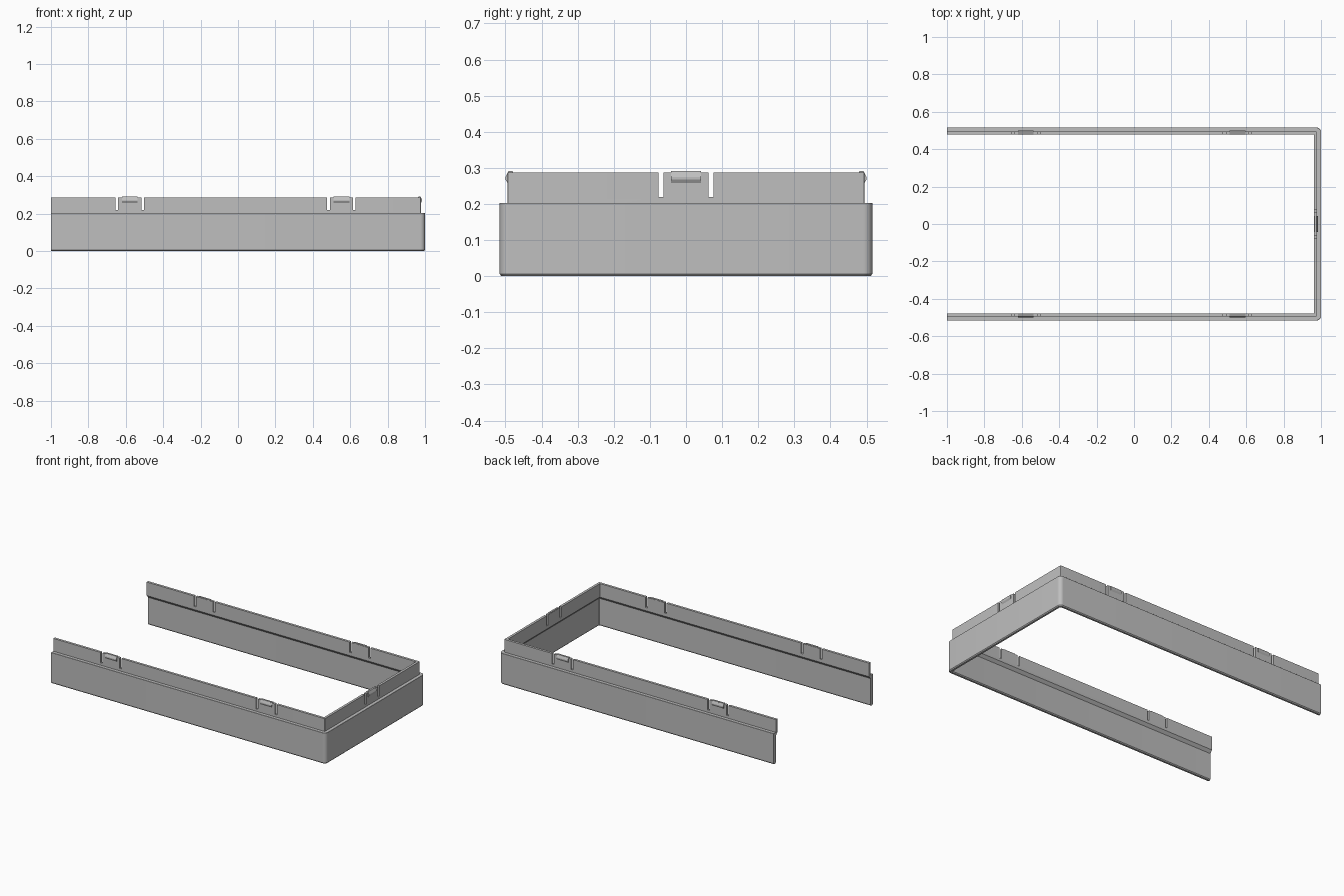
import bpy, bmesh, math

if "Cube" in bpy.data.objects:
    bpy.data.objects.remove(bpy.data.objects["Cube"], do_unlink=True)

HALF_WIDTH = 0.516      # outer face of the long walls
CORNER = 0.025          # outer corner radius
TOP = 0.287
LEDGE = 0.203
LIP_OUT, LIP_IN = 0.022, 0.038   # insets of the raised lip

plastic = bpy.data.materials.new("grey plastic")
plastic.use_nodes = True
grey = (0.52, 0.52, 0.52, 1)
plastic.diffuse_color = grey
plastic.node_tree.nodes["Principled BSDF"].inputs["Base Color"].default_value = grey


def finish(name, bm):
    bmesh.ops.remove_doubles(bm, verts=bm.verts, dist=0.00005)
    bmesh.ops.recalc_face_normals(bm, faces=bm.faces)
    mesh = bpy.data.meshes.new(name)
    bm.to_mesh(mesh)
    bm.free()
    obj = bpy.data.objects.new(name, mesh)
    bpy.context.collection.objects.link(obj)
    mesh.materials.append(plastic)
    return obj


def skin(bm, rings):
    """Join matching closed cross-sections and cap both ends."""
    rows = [[bm.verts.new(p) for p in ring] for ring in rings]
    n = len(rows[0])
    for a, b in zip(rows, rows[1:]):
        for i in range(n):
            j = (i + 1) % n
            bm.faces.new((a[i], a[j], b[j], b[i]))
    bm.faces.new(rows[0])
    bm.faces.new(rows[-1])


def on_wall(wall, t, d, z):
    """Point at distance t along a wall, inset d from its outer face."""
    if wall == "front":
        return (t, d - HALF_WIDTH, z)
    if wall == "back":
        return (t, HALF_WIDTH - d, z)
    return (1 - d, t, z)


# Three-sided frame: one wall section swept around two rounded corners
section = [(0, 0.006), (0.005, 0), (0.017, 0), (0.022, 0.006),
           (0.022, 0.18), (LIP_IN, 0.198), (LIP_IN, TOP),
           (LIP_OUT, TOP), (LIP_OUT, LEDGE), (0.001, LEDGE), (0, LEDGE - 0.001)]
STEPS = 8


def corner_point(d, z, side, k):
    r = max(CORNER - d, 0.0005)
    a = math.pi / 2 * k / STEPS
    return (1 - d - r + r * math.sin(a),
            side * (HALF_WIDTH - d - r + r * math.cos(a)), z)


rings = [[(-1, -HALF_WIDTH + d, z) for d, z in section]]
rings += [[corner_point(d, z, -1, k) for d, z in section] for k in range(STEPS + 1)]
rings += [[corner_point(d, z, 1, k) for d, z in section] for k in range(STEPS, -1, -1)]
rings += [[(-1, HALF_WIDTH - d, z) for d, z in section]]
bm = bmesh.new()
skin(bm, rings)
frame = finish("frame", bm)

# Snap clips: two on each long wall, one on the end wall
clips = [(wall, t) for wall in ("front", "back") for t in (-0.579, 0.553)]
clips.append(("end", 0))

# Slots on either side of every clip
slot = [(0.01, 0.219), (0.05, 0.219), (0.05, 0.35), (0.01, 0.35)]
bm = bmesh.new()
for wall, centre in clips:
    for side in (-1, 1):
        skin(bm, [[on_wall(wall, centre + side * t, d, z) for d, z in slot]
                  for t in (0.062, 0.076)])
cutter = finish("slot_cutter", bm)
cutter.hide_render = True
cutter.hide_viewport = True
cut = frame.modifiers.new("slots", "BOOLEAN")
cut.operation = "DIFFERENCE"
cut.solver = "EXACT"
cut.object = cutter
bpy.context.view_layer.objects.active = frame
bpy.ops.object.modifier_apply(modifier=cut.name)
bpy.data.objects.remove(cutter, do_unlink=True)

# Wedge-shaped catch on each clip
catch = [(0.037, 0.284), (0.036, 0.291), (0.024, 0.291),
         (0.016, 0.274), (0.016, 0.268), (0.024, 0.254)]
for number, (wall, centre) in enumerate(clips, 1):
    bm = bmesh.new()
    skin(bm, [[on_wall(wall, centre + t, d, z) for d, z in catch]
              for t in (-0.042, 0.042)])
    finish(f"{wall}_clip_catch_{number}", bm)

# Smooth the rounded corners, keep the edges sharp
bpy.ops.object.select_all(action="DESELECT")
frame.select_set(True)
bpy.context.view_layer.objects.active = frame
bpy.ops.object.shade_smooth_by_angle(angle=math.radians(30))
